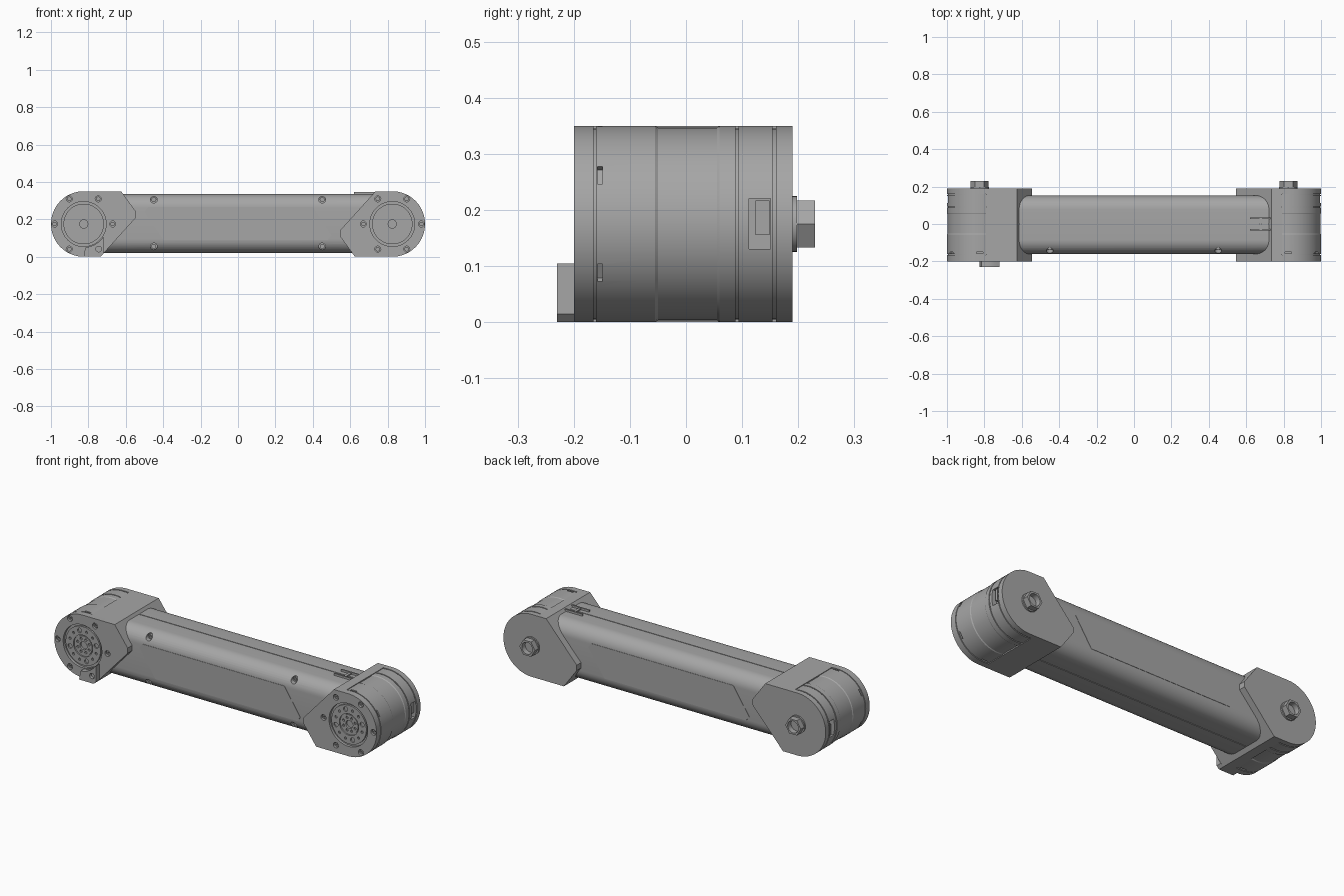
import bpy, bmesh
from math import pi, cos, sin, radians
from mathutils import Matrix, Vector

cube = bpy.data.objects.get("Cube")
if cube:
    bpy.data.objects.remove(cube, do_unlink=True)

grey = bpy.data.materials.new("satin_grey")
grey.use_nodes = True
grey.diffuse_color = (0.38, 0.38, 0.38, 1)
grey.node_tree.nodes["Principled BSDF"].inputs["Base Color"].default_value = grey.diffuse_color

ALONG_Y = Matrix.Rotation(pi / 2, 4, 'X')
HOME = Matrix.Identity(4)


def finish(name, bm, place=HOME, cutter=None):
    """Turn a bmesh into a shaded object, cutting it first if asked."""
    bmesh.ops.recalc_face_normals(bm, faces=bm.faces)
    mesh = bpy.data.meshes.new(name)
    bm.to_mesh(mesh)
    bm.free()
    mesh.materials.append(grey)
    ob = bpy.data.objects.new(name, mesh)
    ob.matrix_world = place
    bpy.context.collection.objects.link(ob)
    bpy.ops.object.select_all(action='DESELECT')
    ob.select_set(True)
    bpy.context.view_layer.objects.active = ob
    if cutter:
        tool = finish(name + "_cutter", cutter, place)
        tool.hide_render = True
        tool.select_set(False)
        ob.select_set(True)
        bpy.context.view_layer.objects.active = ob
        mod = ob.modifiers.new("cut", 'BOOLEAN')
        mod.operation, mod.solver, mod.object = 'DIFFERENCE', 'EXACT', tool
        bpy.ops.object.modifier_apply(modifier=mod.name)
        bpy.data.objects.remove(tool, do_unlink=True)
    bpy.ops.object.shade_smooth_by_angle(angle=radians(28))
    return ob


def add_rod(bm, x, z, r, y0, y1, sides=20, turn=0):
    m = Matrix.Translation((x, (y0 + y1) / 2, z)) @ ALONG_Y @ Matrix.Rotation(turn, 4, 'Z')
    bmesh.ops.create_cone(bm, cap_ends=True, segments=sides, radius1=r, radius2=r,
                          depth=abs(y1 - y0), matrix=m)


def add_box(bm, low, high, turn=HOME):
    low, high = Vector(low), Vector(high)
    m = turn @ Matrix.Translation((low + high) / 2) @ Matrix.Diagonal((*(high - low), 1))
    return bmesh.ops.create_cube(bm, size=1, matrix=m)


def prism(pts, y0, y1):
    bm = bmesh.new()
    face = bm.faces.new([bm.verts.new((x, y0, z)) for x, z in pts])
    ext = bmesh.ops.extrude_face_region(bm, geom=[face])
    bmesh.ops.translate(bm, vec=(0, y1 - y0, 0),
                        verts=[g for g in ext["geom"] if isinstance(g, bmesh.types.BMVert)])
    return bm


def lathe(profile, steps=72):
    bm = bmesh.new()
    vs = [bm.verts.new((r, y, 0)) for r, y in profile]
    es = [bm.edges.new(p) for p in zip(vs, vs[1:])]
    bmesh.ops.spin(bm, geom=vs + es, axis=(0, 1, 0), cent=(0, 0, 0),
                   angle=2 * pi, steps=steps)
    bmesh.ops.remove_doubles(bm, verts=bm.verts, dist=0.0001)
    return bm


def ring(count, r, start=0):
    return [(r * cos(start + 2 * pi * i / count), r * sin(start + 2 * pi * i / count))
            for i in range(count)]


# Joint outline around its own axis: a round end and a pointed shoulder
R = 0.175
POINT = [(0.09, -R), (0.28, 0.035), (0.28, 0.065), (0.2, R)]
ROUND = [(R * cos(a), R * sin(a)) for a in (pi / 2 + pi * i / 36 for i in range(37))]
SHELL = [(0, -.17), (.17, -.17), (.17, -.16), (R, -.16), (R, -.055), (.172, -.05),
         (.172, .055), (R, .06), (R, .088), (.17, .088), (.17, .094), (R, .094),
         (R, .154), (.17, .154), (.17, .165), (0, .165)]
HUB = [(0, -.18), (.022, -.18), (.022, -.192), (.054, -.192), (.054, -.187), (.06, -.187),
       (.06, -.195), (.108, -.195), (.108, -.185), (.12, -.185), (.12, -.15), (0, -.15)]


def joint(side, place):
    # Front plate with the hub opening and six counterbored screws
    cut = bmesh.new()
    add_rod(cut, 0, 0, 0.12, -0.25, -0.1, 72)
    screws = bmesh.new()
    sockets = bmesh.new()
    for x, z in ring(6, 0.155):
        add_rod(cut, x, z, 0.016, -0.25, -0.182)
        add_rod(screws, x, z, 0.012, -0.192, -0.175)
        add_rod(sockets, x, z, 0.006, -0.25, -0.185, 6)
    finish(side + "_front_plate", prism(ROUND + POINT, -0.2, -0.165), place, cut)
    finish(side + "_plate_screws", screws, place, sockets)

    # Output hub with its bolt circles
    cut = bmesh.new()
    for x, z in ring(8, 0.038, pi / 8):
        add_rod(cut, x, z, 0.007, -0.25, -0.184, 12)
    for i, (x, z) in enumerate(ring(12, 0.084, pi / 12)):
        add_rod(cut, x, z, 0.007 if i % 3 else 0.013, -0.25, -0.187, 16)
    finish(side + "_output_hub", lathe(HUB), place, cut)

    # Rear plate and shoulder block
    finish(side + "_rear_plate", prism(ROUND + POINT, 0.16, 0.19), place)
    finish(side + "_shoulder", prism([(0.035, R), (0.035, -R)] + POINT, -0.165, 0.16), place)

    # Round shell with rim notches and a connector recess
    cut = bmesh.new()
    for deg in (90, 150, 210, 270):
        add_box(cut, (0.162, -0.158, -0.018), (0.2, -0.149, 0.018),
                Matrix.Rotation(radians(deg), 4, 'Y'))
    add_box(cut, (-0.2, 0.112, -0.045), (-0.145, 0.151, 0.045))
    finish(side + "_shell", lathe(SHELL), place, cut)
    bm = bmesh.new()
    add_box(bm, (-0.162, 0.124, -0.042), (-0.14, 0.149, 0.02))
    finish(side + "_connector", bm, place)

    # Rear cable nut
    bm, cut = bmesh.new(), bmesh.new()
    add_rod(bm, 0, 0, 0.048, 0.197, 0.23, 6, pi / 2)
    add_rod(cut, 0, 0, 0.033, 0.2, 0.25, 32)
    finish(side + "_cable_nut", bm, place, cut)
    bm = bmesh.new()
    add_rod(bm, 0, 0, 0.05, 0.185, 0.198, 32)
    finish(side + "_nut_flange", bm, place)


# The right joint is the left one turned half a turn about y
LEFT_END = Matrix.Translation((-0.825, 0, R))
joint("outer", LEFT_END)
joint("inner", Matrix.Translation((0.825, 0, R)) @ Matrix.Rotation(pi, 4, 'Y'))

# Arm tube: rounded section, seam grooves and screw pits
bm = bmesh.new()
add_box(bm, (-0.75, -0.16, 0.02), (0.75, 0.152, 0.335))
long_edges = [e for e in bm.edges if abs(e.verts[0].co.x - e.verts[1].co.x) > 1]
bmesh.ops.bevel(bm, geom=long_edges, offset=0.075, segments=10, profile=0.5, affect='EDGES')
cut, screws, sockets = bmesh.new(), bmesh.new(), bmesh.new()
for z in (0.02, 0.335):
    add_box(cut, (-0.8, -0.002, z - 0.003), (0.8, 0.002, z + 0.003))
for x in (-0.45, 0.45):
    for z in (0.055, 0.305):
        add_rod(cut, x, z, 0.018, -0.25, -0.122)
        add_rod(screws, x, z, 0.013, -0.135, -0.115)
        add_rod(sockets, x, z, 0.007, -0.2, -0.128, 6)
finish("arm_tube", bm, HOME, cut)
finish("tube_screws", screws, HOME, sockets)

# Flush side panels
PANEL = [(-0.48, 0.265), (-0.5, 0.24), (-0.4, 0.09), (0.48, 0.09), (0.5, 0.115), (0.4, 0.265)]
finish("front_panel", prism(PANEL, -0.1615, -0.156))
finish("rear_panel", prism([(-x, z) for x, z in PANEL], 0.148, 0.1535))

# Stop tab at the foot of the outer joint
TAB = [(0, -R), (0.09, -R), (0.105, -0.16), (0.105, -0.07)]
TAB += [(0.125 * cos(radians(a)), 0.125 * sin(radians(a))) for a in range(-38, -91, -8)]
cut = bmesh.new()
add_rod(cut, 0.08, -0.134, 0.015, -0.26, -0.215)
finish("stop_tab", prism(TAB, -0.23, -0.198), LEFT_END, cut)

# Cable clip on top of the tube
bm = bmesh.new()
for y in (-0.03, 0.03):
    add_box(bm, (0.62, y - 0.004, 0.33), (0.73, y + 0.004, 0.346))
add_box(bm, (0.67, -0.03, 0.33), (0.685, 0.03, 0.342))
finish("cable_clip", bm)
